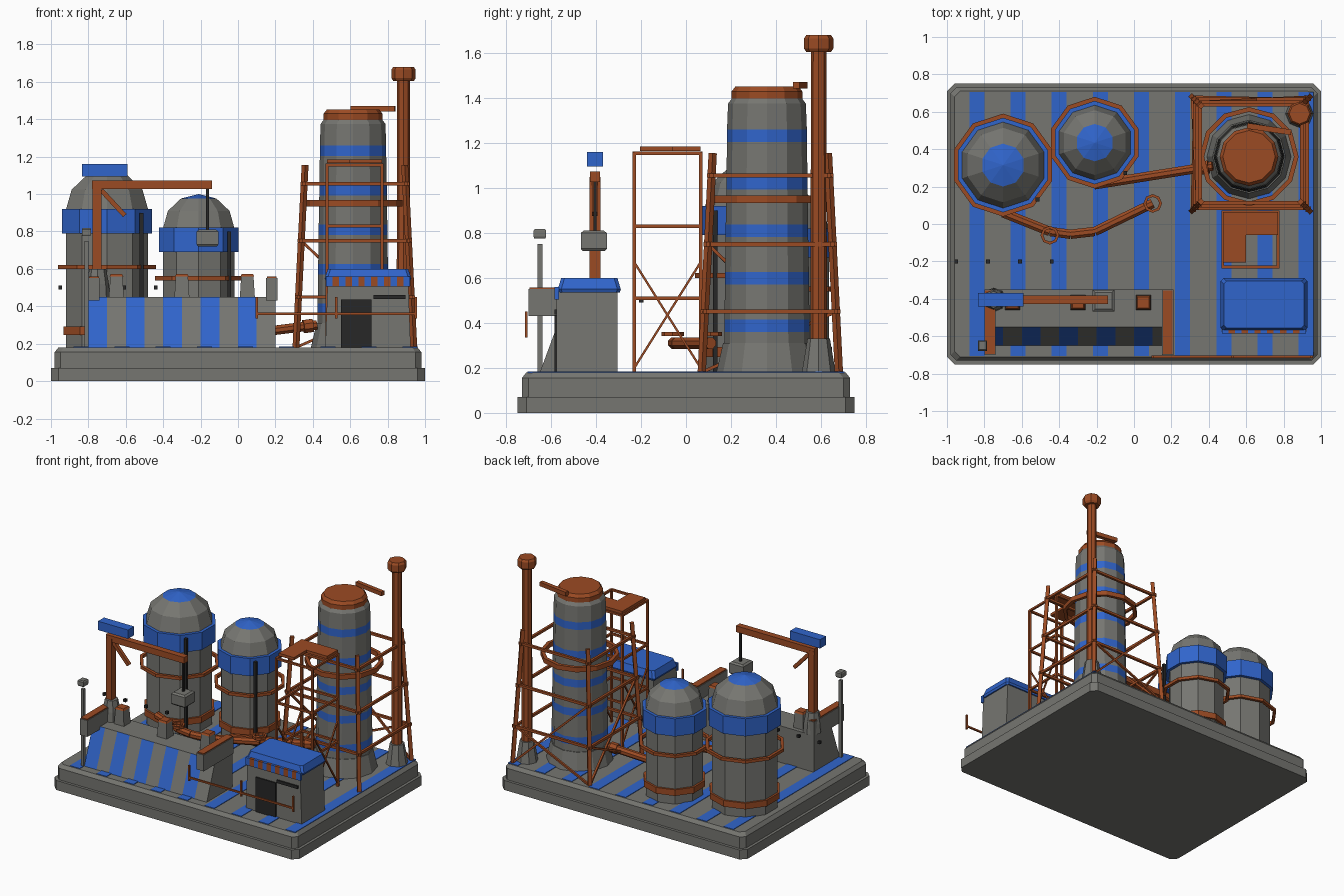
import bpy
import bmesh
import math
from mathutils import Vector

if "Cube" in bpy.data.objects:
    bpy.data.objects.remove(bpy.data.objects["Cube"])


def material(name, rgb):
    m = bpy.data.materials.new(name)
    m.use_nodes = True
    m.diffuse_color = (*rgb, 1)
    m.node_tree.nodes["Principled BSDF"].inputs["Base Color"].default_value = (*rgb, 1)
    return m


MATS = [material("concrete grey", (0.18, 0.18, 0.165)),
        material("paint blue", (0.03, 0.13, 0.6)),
        material("rust orange", (0.33, 0.07, 0.017)),
        material("dark metal", (0.02, 0.02, 0.02))]
GREY, BLUE, ORANGE, DARK = range(4)


class Part:
    """Collects flat shaded geometry and turns it into one named object."""

    def __init__(self, name):
        self.name, self.bm = name, bmesh.new()

    def skin(self, rings, mats, closed=False):
        """Skin a stack of point rings; mats holds one colour per step or one for all."""
        rows = [[self.bm.verts.new(p) for p in r] for r in rings]
        steps = len(rows) if closed else len(rows) - 1
        tint = [mats] * steps if isinstance(mats, int) else mats
        for k in range(steps):
            a, b = rows[k], rows[(k + 1) % len(rows)]
            for i in range(len(a)):
                j = (i + 1) % len(a)
                self.bm.faces.new((a[i], a[j], b[j], b[i])).material_index = tint[k]
        if not closed:
            self.bm.faces.new(rows[0][::-1]).material_index = tint[0]
            self.bm.faces.new(rows[-1]).material_index = tint[-1]
        return self

    def lathe(self, x, y, profile, mats, sides=10, closed=False):
        rings = [[(x + r * math.sin(math.tau * i / sides), y + r * math.cos(math.tau * i / sides), z)
                  for i in range(sides)] for r, z in profile]
        return self.skin(rings, mats, closed)

    def hoop(self, x, y, z, outer, width, height, sides=10, mat=ORANGE):
        i, h = outer - width, height / 2
        return self.lathe(x, y, [(i, z - h), (outer, z - h), (outer, z + h), (i, z + h)], mat, sides, True)

    def slab(self, x, y, levels, mat=GREY, cut=0.0):
        """Stack of rectangles (half x, half y, z) with optionally clipped corners."""
        rings = []
        for hx, hy, z in levels:
            ring = []
            for sx, sy in ((1, 1), (-1, 1), (-1, -1), (1, -1)):
                ends = [(hx - cut, hy), (hx, hy - cut)] if cut else [(hx, hy)]
                if sx * sy > 0:
                    ends = ends[::-1]
                ring += [(x + sx * a, y + sy * b, z) for a, b in ends]
            rings.append(ring)
        return self.skin(rings, mat)

    def box(self, x, y, z, mat=GREY):
        """Box from three (low, high) ranges."""
        hx, hy = (x[1] - x[0]) / 2, (y[1] - y[0]) / 2
        return self.slab(x[0] + hx, y[0] + hy, [(hx, hy, z[0]), (hx, hy, z[1])], mat)

    def beam(self, a, b, size, mat=ORANGE, sides=4):
        a, b = Vector(a), Vector(b)
        rot = (b - a).to_track_quat('Z', 'Y')
        r = size / 2 / math.cos(math.pi / sides)
        ring = [rot @ Vector((r * math.cos(math.tau * (i + .5) / sides),
                              r * math.sin(math.tau * (i + .5) / sides), 0)) for i in range(sides)]
        return self.skin([[a + p for p in ring], [b + p for p in ring]], mat)

    def done(self):
        bmesh.ops.recalc_face_normals(self.bm, faces=self.bm.faces)
        mesh = bpy.data.meshes.new(self.name)
        self.bm.to_mesh(mesh)
        self.bm.free()
        for m in MATS:
            mesh.materials.append(m)
        bpy.context.collection.objects.link(bpy.data.objects.new(self.name, mesh))


G = 0.18  # ground level on the slab

# Ground slab and painted stripes
Part("base_lower").slab(0, 0, [(1, .75, 0), (1, .75, .07)], GREY, .04).done()
Part("base_upper").slab(0, 0, [(.98, .73, .07), (.98, .73, .155), (.96, .71, G)], GREY, .03).done()
stripes = Part("floor_stripes")
for k in range(9):
    x = -.84 + .22 * k
    stripes.box((x - .04, x + .04), (-.705, .705), (G - .002, G + .004), BLUE)
stripes.done()


# Domed storage tanks
def tank(name, x, y, r, top, hoop_z):
    dome = [(r * math.cos(a), top + .9 * r * math.sin(a)) for a in (0, math.pi / 6, math.pi / 3)]
    Part(name).lathe(x, y, [(r, G), (r, top)] + dome[1:] + [(.001, top + .9 * r)],
                     [GREY, GREY, GREY, BLUE]).done()
    Part(name + "_band").hoop(x, y, top - .065, r + .023, .04, .13, mat=BLUE).done()
    Part(name + "_foot_band").hoop(x, y, .27, r + .015, .04, .045).done()
    Part(name + "_hoop").hoop(x, y, hoop_z, r + .045, .022, .022).done()
    d = (r + .03) * .7071
    Part(name + "_conduit").beam((x + d, y - d, G), (x + d, y - d, top - .02), .02, DARK).done()


tank("large_tank", -.70, .315, .23, .92, .61)
tank("small_tank", -.21, .435, .20, .82, .55)

# Ground pipes with valve wheels
pipes = Part("ground_pipes")
path = [(-.70, .06, .31), (-.45, -.04, .31), (-.34, -.055, .31), (-.21, -.04, .31), (.10, .11, .31)]
for a, b in zip(path, path[1:]):
    pipes.beam(a, b, .05, sides=8)
pipes.beam((-.21, .21, .22), (.42, .31, .30), .05, sides=8)
pipes.beam((.35, .297, .291), (.40, .305, .298), .07, sides=8)
pipes.done()
wheels = Part("valve_wheels")
for x, y in ((-.45, -.06), (.10, .11)):
    wheels.hoop(x, y, .35, .05, .015, .018, 8)
wheels.done()

# Striped process tower
TX, TY = .615, .36
radius = lambda z: .19 - .014 * (z - .31)
profile, tint = [(.225, G), (.195, .31), (radius(.31), .31)], [GREY, GREY]
for k in range(5):
    z = .36 + .211 * k
    profile += [(radius(z), z), (radius(z), z + .056)]
    tint += [GREY, BLUE]
profile += [(.173, 1.375), (.155, 1.4)]
Part("tower").lathe(TX, TY, profile, tint + [GREY, GREY], 12).done()
Part("tower_cap").lathe(TX, TY, [(.15, 1.385), (.157, 1.395), (.157, 1.43), (.14, 1.452)], ORANGE, 12).done()
Part("tower_cap_arm").beam((.605, .525, 1.457), (.84, .49, 1.457), .03).done()
Part("tower_ring").hoop(TX, TY, .95, .265, .025, .035, 12).done()

# Leaning frame around the tower
frame = Part("tower_frame")
CX, CY = .625, .375


def corner(sx, sy, z):
    lean = .05 * (z - G)
    return (CX + sx * (.315 - lean), CY + sy * (.305 - lean), z)


signs = [(1, 1), (-1, 1), (-1, -1), (1, -1)]
for i, s in enumerate(signs):
    frame.beam(corner(*s, G), corner(*s, 1.155), .026)
    n = signs[(i + 1) % 4]
    for z in (.45, .75, 1.055):
        a, b = Vector(corner(*s, z)), Vector(corner(*n, z))
        over = (b - a).normalized() * .02
        frame.beam(a - over, b + over, .018)
for s, n in ((signs[0], signs[1]), (signs[1], signs[2])):
    frame.beam(corner(*s, G), corner(*n, .75), .014)
    frame.beam(corner(*n, G), corner(*s, .45), .014)
frame.done()

# Chimney
Part("chimney_base").lathe(.885, .59, [(.075, G), (.05, .33)], GREY, 8).done()
Part("chimney").lathe(.885, .59, [(.037, .33), (.034, 1.605), (.055, 1.605), (.065, 1.62),
                                  (.065, 1.665), (.055, 1.68)], ORANGE, 8).done()

# Access scaffold with an L shaped deck
scaffold = Part("scaffold")
X, Y = (.475, .77), (-.23, .065)
posts = [(X[0], Y[0]), (X[1], Y[0]), (X[1], Y[1]), (X[0], Y[1])]
for i, p in enumerate(posts):
    q = posts[(i + 1) % 4]
    scaffold.beam((*p, G), (*p, 1.16), .016)
    for z in (.51, .83, 1.155):
        scaffold.beam((*p, z), (*q, z), .015)
    if i % 2:
        scaffold.beam((*p, .2), (*q, .67), .01)
        scaffold.beam((*q, .2), (*p, .67), .01)
scaffold.box((.475, .60), (-.205, .065), (1.165, 1.185), ORANGE)
scaffold.box((.60, .77), (-.06, .065), (1.165, 1.185), ORANGE)
scaffold.done()

# Sloped bunker with striped front
bunker = Part("bunker")
for k in range(10):
    x = -.8 + .1 * k
    ends = [[(px, -.65, G), (px, -.35, G), (px, -.35, .45), (px, -.55, .45)] for px in (x, x + .1)]
    bunker.skin(ends, GREY)
    bunker.bm.faces.ensure_lookup_table()
    for f in bunker.bm.faces[-6:]:
        c = f.calc_center_median()
        if c.y < -.59 and abs(c.x - x - .05) < .01 and k % 2 == 0:
            f.material_index = BLUE
bunker.done()
walls = Part("bunker_side_walls")
for x in (-.77, .18):
    walls.box((x - .03, x + .03), (-.70, -.35), (.43, .55))
    walls.box((x - .026, x + .026), (-.695, -.355), (.55, .558), ORANGE)
walls.done()
blocks = Part("bunker_blocks")
for x, y in ((-.65, -.42), (-.30, -.42), (.05, -.42)):
    blocks.slab(x, y, [(.04, .04, .45), (.033, .034, .56)])
    blocks.slab(x, y, [(.037, .037, .56), (.03, .03, .573)], ORANGE)
blocks.done()
studs = Part("wall_studs")
for k in range(4):
    x = -.95 + .17 * k
    studs.box((x - .01, x + .01), (-.21, -.19), (.49, .51), DARK)
studs.done()

# Crane
CR = -.405
Part("crane_base").lathe(-.75, CR, [(.065, .45), (.06, .52), (.045, .60)], GREY, 8).done()
crane = Part("crane")
crane.beam((-.755, CR, .58), (-.755, CR, 1.05), .048)
crane.beam((-.78, CR, 1.05), (-.14, CR, 1.05), .046)
crane.beam((-.73, CR, 1.02), (-.605, CR, .885), .025)
crane.done()
Part("crane_counterweight").box((-.835, -.59), (-.44, -.37), (1.095, 1.16), BLUE).done()
Part("crane_cable").beam((-.163, CR, .81), (-.163, CR, 1.03), .014, DARK).done()
Part("crane_load").slab(-.163, -.41, [(.05, .05, .72), (.058, .058, .73), (.058, .058, .80),
                                      (.045, .045, .81)]).done()

# Lamp post
Part("lamp_post").beam((-.81, -.65, G), (-.81, -.65, .75), .022, GREY).done()
Part("lamp_head").slab(-.81, -.65, [(.02, .025, .775), (.025, .028, .785), (.025, .028, .81),
                                    (.02, .022, .818)]).done()

# Control hut
HX, HY = .695, -.44
Part("hut_walls").slab(HX, HY, [(.228, .135, G), (.215, .135, .55)], GREY).done()
Part("hut_roof").slab(HX, -.43, [(.225, .135, .535), (.232, .14, .55), (.215, .125, .60)], BLUE, .015).done()
Part("hut_door").box((.55, .715), (-.584, -.575), (G, .435), DARK).done()
Part("hut_window").box((.725, .895), (-.584, -.575), (.438, .46), DARK).done()
awning = Part("hut_awning")
for k in range(13):
    x = .47 + .0346 * k
    awning.box((x, x + .0346), (-.585, -.565), (.505, .56), BLUE if k % 2 == 0 else ORANGE)
awning.done()

# Front guard rail
rail = Part("guard_rail")
rail.beam((.10, -.71, .36), (.95, -.71, .36), .012)
for x in (.10, .525, .95):
    rail.beam((x, -.71, .335), (x, -.71, .45), .012)
rail.done()
